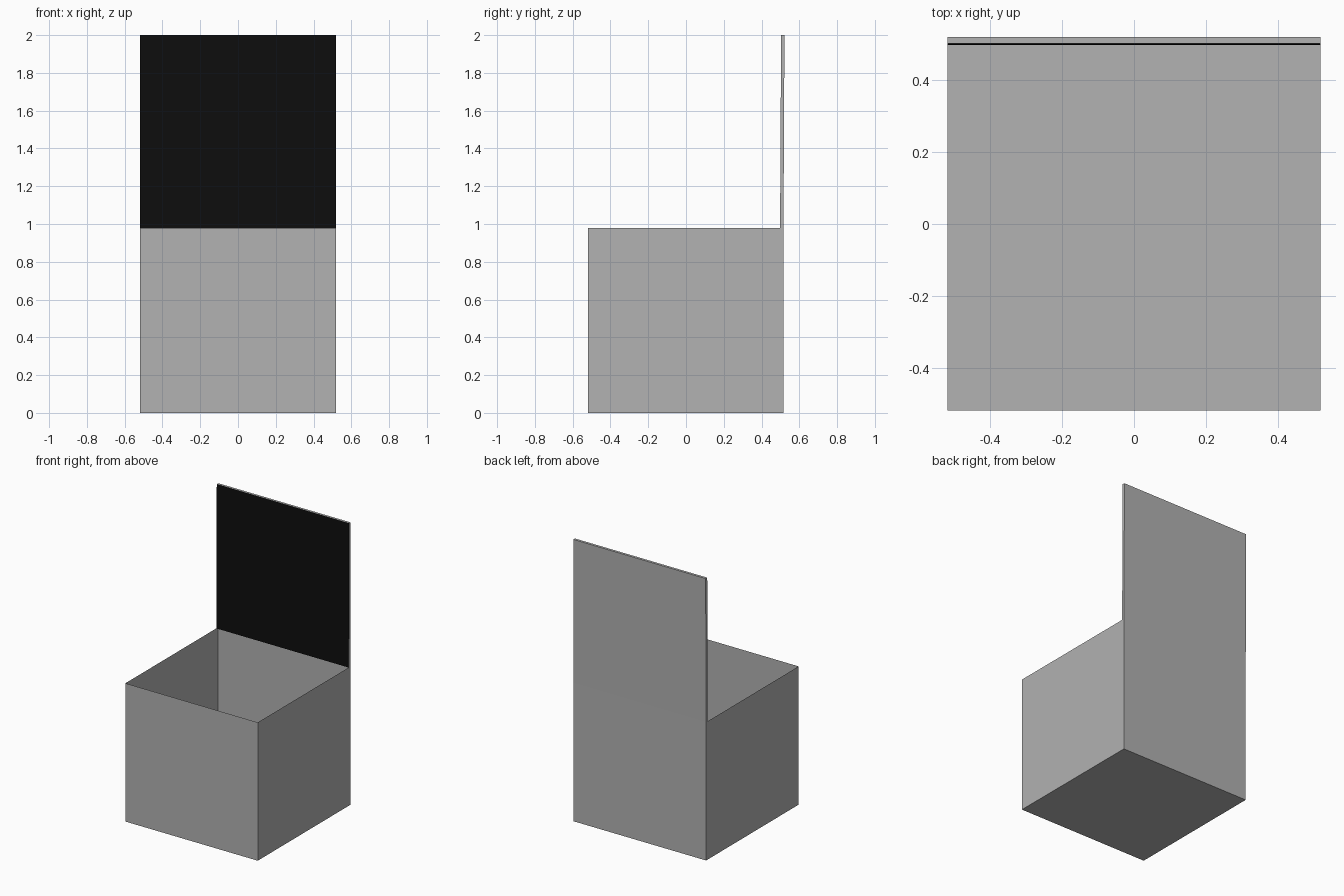
import bpy
import bmesh
import math

cube = bpy.data.objects.get("Cube")
if cube:
    bpy.data.objects.remove(cube, do_unlink=True)


def material(name, value):
    m = bpy.data.materials.new(name)
    m.use_nodes = True
    colour = (value, value, value, 1)
    m.diffuse_color = colour
    m.node_tree.nodes["Principled BSDF"].inputs["Base Color"].default_value = colour
    return m


GREY = material("light grey", 0.445)
BLACK = material("black", 0.004)


def box(name, lo, hi, mats, edit):
    """Box between two corners, changed by edit(bm) before it is stored."""
    bm = bmesh.new()
    bmesh.ops.create_cube(bm, size=1)
    for v in bm.verts:
        v.co = [l + (c + 0.5) * (h - l) for c, l, h in zip(v.co, lo, hi)]
    bm.normal_update()
    edit(bm)
    mesh = bpy.data.meshes.new(name)
    bm.to_mesh(mesh)
    bm.free()
    for m in mats:
        mesh.materials.append(m)
    obj = bpy.data.objects.new(name, mesh)
    bpy.context.collection.objects.link(obj)
    return obj


HALF, RIM, BACK, THICK = 0.519, 0.98, 0.516, 0.018


# Thin-walled container, open at the top
def open_top(bm):
    top = [f for f in bm.faces if f.normal.z > 0.5]
    bmesh.ops.delete(bm, geom=top, context='FACES_ONLY')


box("container", (-HALF, -0.52, 0), (HALF, BACK, RIM), [GREY], open_top)


# Raised lid with a black inner face, built around its hinge line
def blacken_front(bm):
    for f in bm.faces:
        f.material_index = 1 if f.normal.y < -0.5 else 0


lid = box("lid", (-HALF, -THICK, 0), (HALF, 0, 2 - RIM),
          [GREY, BLACK], blacken_front)
lid.location = (0, BACK, RIM)
lid.rotation_euler.x = -math.radians(0.3)  # leans slightly backwards
